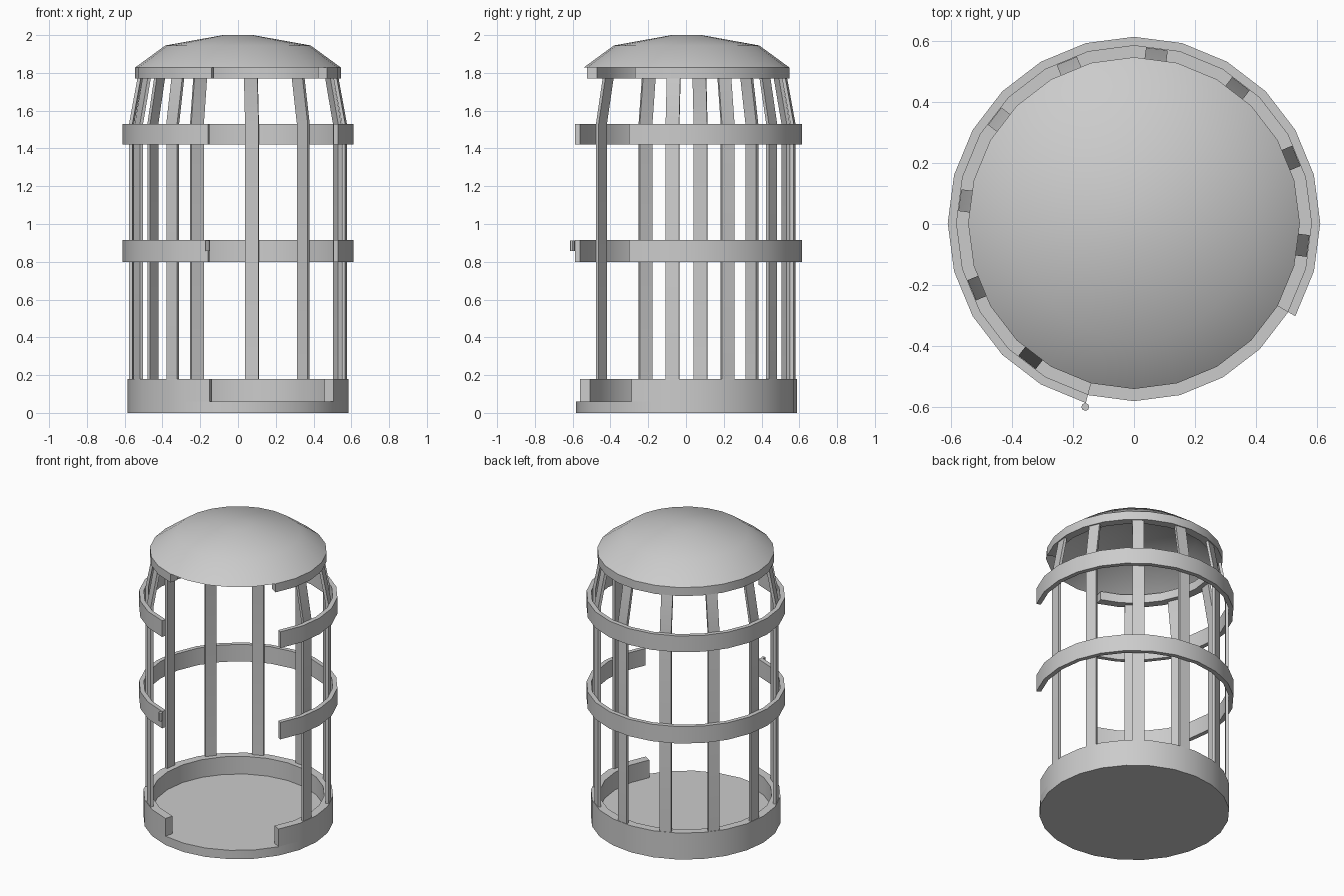
import bpy, bmesh
from math import cos, sin, radians
from mathutils import Vector

if "Cube" in bpy.data.objects:
    bpy.data.objects.remove(bpy.data.objects["Cube"])

CY = 0.003                 # small offset so the whole model is centred in y
STEP = 15                  # 24-sided round parts
GAP_START, GAP_END = -30, 255   # solid arc runs between these angles


def polar(r, deg, z):
    a = radians(deg)
    return Vector((r * cos(a), r * sin(a) + CY, z))


def finish(name, bm, fix=True):
    if fix:
        bmesh.ops.recalc_face_normals(bm, faces=bm.faces)
    me = bpy.data.meshes.new(name)
    bm.to_mesh(me)
    bm.free()
    me.shade_smooth()
    me.set_sharp_from_angle(angle=radians(30))
    ob = bpy.data.objects.new(name, me)
    bpy.context.collection.objects.link(ob)
    return ob


def sweep(name, sections):
    """Skin a list of closed cross-sections and cap both ends."""
    bm = bmesh.new()
    rows = [[bm.verts.new(p) for p in s] for s in sections]
    n = len(rows[0])
    for a, b in zip(rows, rows[1:]):
        for i in range(n):
            j = (i + 1) % n
            bm.faces.new((a[i], a[j], b[j], b[i]))
    bm.faces.new(rows[0])
    bm.faces.new(rows[-1])
    return finish(name, bm)


def open_ring(name, r_in, r_out, z0, z1):
    prof = ((r_in, z0), (r_out, z0), (r_out, z1), (r_in, z1))
    return sweep(name, [[polar(r, d, z) for r, z in prof]
                        for d in range(GAP_START, GAP_END + 1, STEP)])


def circle(r, z):
    return [polar(r, d, z) for d in range(0, 360, STEP)]


# base disc and its open rim
sweep("base_floor", [circle(0.585, 0), circle(0.585, 0.06)])
open_ring("base_rim", 0.53, 0.585, 0.06, 0.18)

# two hoops around the bars
open_ring("lower_hoop", 0.583, 0.612, 0.80, 0.915)
open_ring("upper_hoop", 0.583, 0.612, 1.42, 1.53)

# roof rim, open above the doorway
open_ring("roof_rim", 0.49, 0.545, 1.77, 1.828)

# domed roof: thin shell
bm = bmesh.new()
rows = [[bm.verts.new(p) for p in circle(r, z)]
        for r, z in ((0.545, 1.828), (0.385, 1.945), (0.08, 2.0))]
for a, b in zip(rows, rows[1:]):
    for i in range(24):
        j = (i + 1) % 24
        bm.faces.new((a[i], a[j], b[j], b[i]))
bm.faces.new(rows[-1])
finish("roof_dome", bm, fix=False)

# vertical bars, bent inward above the upper hoop
W, T = 0.036, 0.009
for k in range(9):
    deg = -7.5 + 30 * k
    a = radians(deg)
    side = Vector((-sin(a), cos(a), 0)) * W
    out = Vector((cos(a), sin(a), 0)) * T
    secs = []
    for r, z in ((0.568, 0.15), (0.568, 1.53), (0.52, 1.79)):
        c = polar(r, deg, z)
        secs.append([c - side - out, c + side - out, c + side + out, c - side + out])
    sweep(f"bar_{k + 1}", secs)

# small latch pin at the doorway edge
bm = bmesh.new()
bmesh.ops.create_cone(bm, cap_ends=True, segments=8, radius1=0.013, radius2=0.013, depth=0.055)
bmesh.ops.translate(bm, verts=bm.verts, vec=(-0.16, -0.601, 0.885))
finish("latch_pin", bm)
